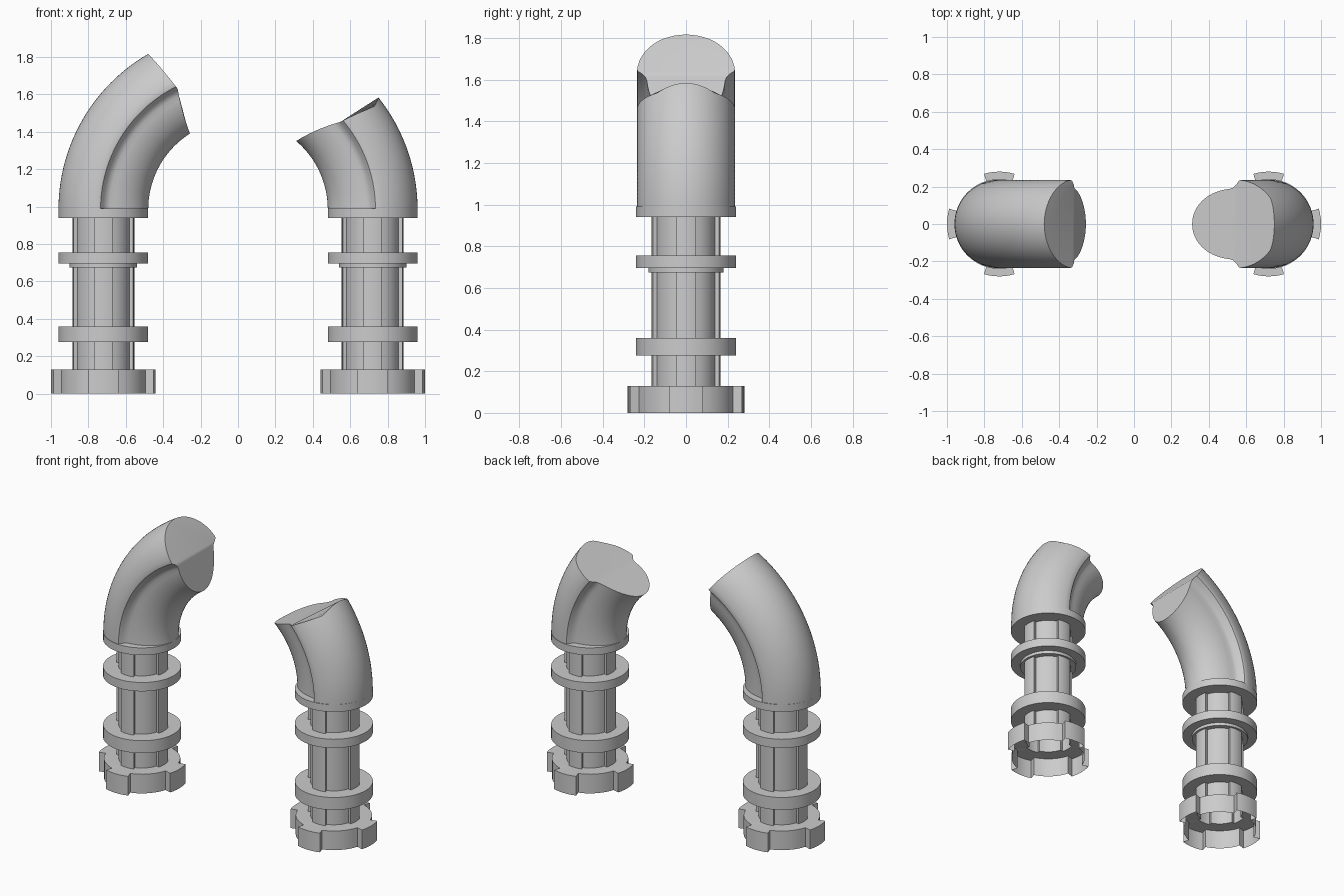
import bpy, bmesh
from math import sin, cos, radians, pi

cube = bpy.data.objects.get("Cube")
if cube:
    bpy.data.objects.remove(cube)

COLUMN_X = 0.72     # distance of each column from the middle, also the bend radius
BEND_Z = 0.985      # height where the bend starts
RADIUS = 0.24

grey = bpy.data.materials.new("plain grey")
grey.use_nodes = True
colour = (0.6, 0.6, 0.6, 1)
grey.diffuse_color = colour
grey.node_tree.nodes["Principled BSDF"].inputs["Base Color"].default_value = colour


def loft(name, rings, closed=False, caps=()):
    """Skin a row of point loops; caps are index lists into the last loop."""
    bm = bmesh.new()
    loops = [[bm.verts.new(p) for p in ring] for ring in rings]
    pairs = list(zip(loops, loops[1:]))
    if closed:
        pairs.append((loops[-1], loops[0]))
    for low, high in pairs:
        for i in range(len(low)):
            j = (i + 1) % len(low)
            bm.faces.new((low[i], low[j], high[j], high[i]))
    for cap in caps:
        bm.faces.new([loops[-1][i] for i in cap])
    bmesh.ops.recalc_face_normals(bm, faces=bm.faces)
    mesh = bpy.data.meshes.new(name)
    bm.to_mesh(mesh)
    bm.free()
    mesh.materials.append(grey)
    obj = bpy.data.objects.new(name, mesh)
    bpy.context.collection.objects.link(obj)
    bpy.ops.object.select_all(action='DESELECT')
    obj.select_set(True)
    bpy.context.view_layer.objects.active = obj
    bpy.ops.object.shade_smooth_by_angle(angle=radians(30))
    return obj


def circle(x, r, z, n=64):
    return [(x + r * cos(2 * pi * i / n), r * sin(2 * pi * i / n), z) for i in range(n)]


def band(name, x, r, z0, z1, hole=0.145):
    """Flat ring around a column."""
    loft(name, [circle(x, hole, z0), circle(x, r, z0),
                circle(x, r, z1), circle(x, hole, z1)], closed=True)


def ribbed(x, core, rib, z, half=17, steps=6):
    """Round outline with four raised arcs facing the axes."""
    points = []
    for k in range(4):
        for r, start, end in ((rib, -half, half), (core, half, 90 - half)):
            for i in range(steps + 1):
                a = radians(90 * k + start + (end - start) * i / steps)
                points.append((x + r * cos(a), r * sin(a), z))
    return points


def pipe_section():
    """Wide outer half and narrower inner half, joined by a step on each side."""
    half = [(RADIUS * cos(radians(t)), 0.236 * sin(radians(t))) for t in range(0, 85, 6)]
    half += [(0.015, 0.232), (0, 0.212), (-0.015, 0.195)]
    half += [(RADIUS * cos(radians(t)), 0.19 * sin(radians(t))) for t in range(98, 181, 6)]
    half.append((-RADIUS, 0))
    return half + [(u, -y) for u, y in reversed(half[1:-1])]


def bent_pipe(name, side, inner, middle, outer, peak=0, steps=28):
    """Sweep the section along an arc, each point ending on a folded cut."""
    section = pipe_section()

    def end_angle(u, y):
        a = middle + (outer - middle) * u / RADIUS if u > 0 else middle - (inner - middle) * u / RADIUS
        if u > 0:
            a += peak * max(0, 1 - (y / 0.14) ** 2)
        return radians(a)

    rings = []
    for s in range(steps + 1):
        ring = []
        for u, y in section:
            a = end_angle(u, y) * s / steps
            r = COLUMN_X + u
            ring.append((side * r * cos(a), y, BEND_Z + r * sin(a)))
        rings.append(ring)
    outer_cap = [i for i, (u, y) in enumerate(section) if u >= 0]
    inner_cap = [i for i, (u, y) in enumerate(section) if u <= 0]
    loft(name, rings, caps=(outer_cap, inner_cap))


for label, side in (("right", -1), ("left", 1)):
    x = side * COLUMN_X
    # Hollow notched foot carrying the ribbed shaft
    loft(label + "_foot_and_shaft", [ribbed(x, 0.235, 0.28, 0), ribbed(x, 0.235, 0.28, 0.13),
                                     ribbed(x, 0.145, 0.166, 0.13), ribbed(x, 0.145, 0.166, 0.95)])
    # Rings on the shaft
    band(label + "_lower_ring", x, RADIUS, 0.275, 0.36)
    band(label + "_thin_ring", x, 0.18, 0.675, 0.7)
    band(label + "_upper_ring", x, RADIUS, 0.695, 0.755)
    band(label + "_collar", x, RADIUS, 0.94, 0.99)

# Curved pipes, one cut longer than the other
bent_pipe("right_bent_pipe", -1, 57.6, 63.4, 60)
bent_pipe("left_bent_pipe", 1, 49.6, 40.5, 36.2, peak=2.4)
